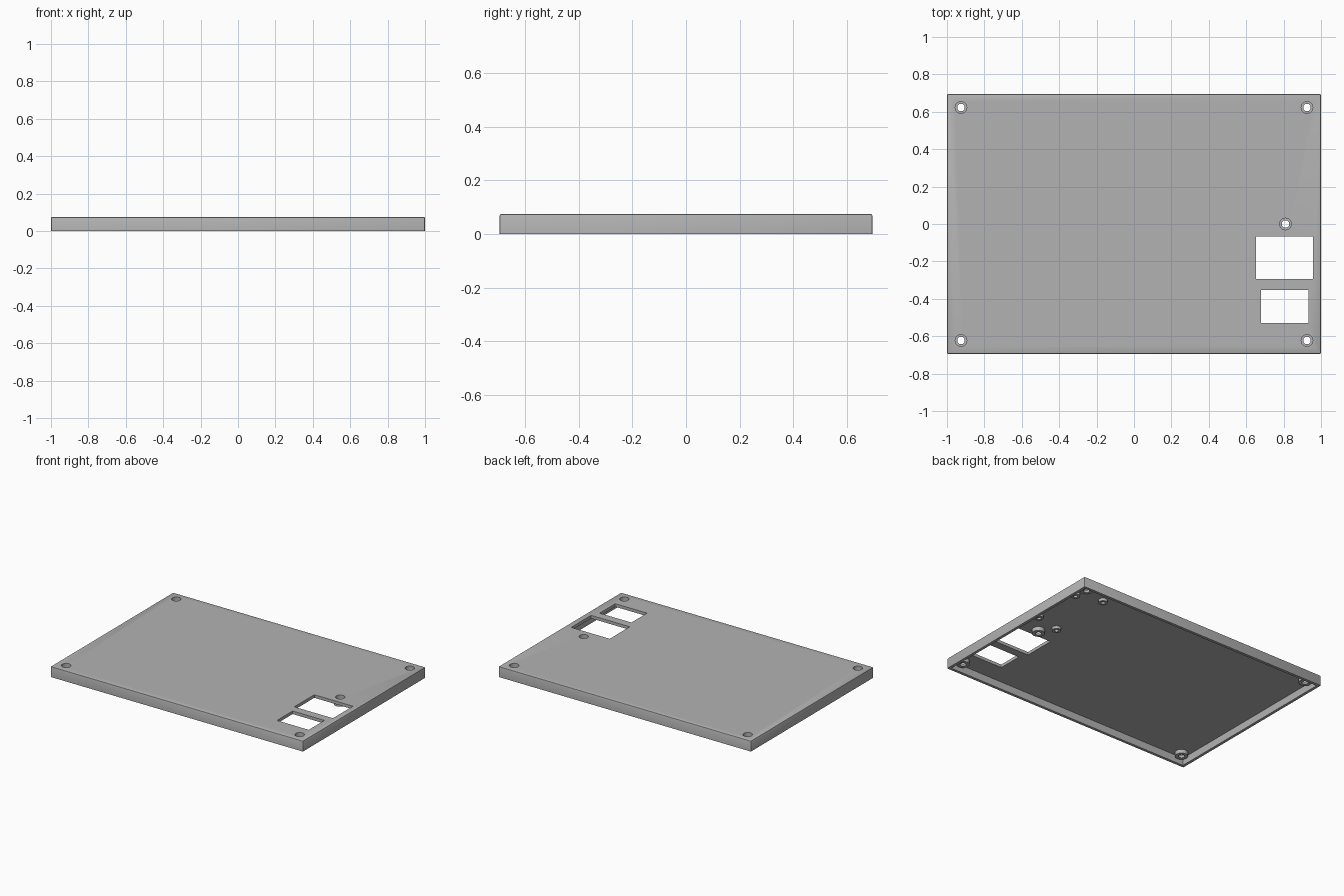
import bpy, bmesh, math
from mathutils import Matrix

if "Cube" in bpy.data.objects:
    bpy.data.objects.remove(bpy.data.objects["Cube"])

HALF_X, HALF_Y, TOP = 1.0, 0.694, 0.075
WALL = 0.02          # rim thickness
UNDER = 0.053        # underside of the panel
SEGMENTS = 32

grey = bpy.data.materials.new("plain_grey")
grey.use_nodes = True
grey.diffuse_color = (0.45, 0.45, 0.45, 1)
grey.node_tree.nodes["Principled BSDF"].inputs["Base Color"].default_value = (0.45, 0.45, 0.45, 1)


def add_object(name, bm):
    bmesh.ops.recalc_face_normals(bm, faces=bm.faces)
    mesh = bpy.data.meshes.new(name)
    bm.to_mesh(mesh)
    bm.free()
    mesh.materials.append(grey)
    obj = bpy.data.objects.new(name, mesh)
    bpy.context.collection.objects.link(obj)
    return obj


def box(name, x0, x1, y0, y1, z0, z1, bevel=0):
    bm = bmesh.new()
    place = Matrix.Translation(((x0 + x1) / 2, (y0 + y1) / 2, (z0 + z1) / 2))
    size = Matrix.Diagonal((x1 - x0, y1 - y0, z1 - z0, 1))
    bmesh.ops.create_cube(bm, size=1, matrix=place @ size)
    if bevel:
        edges = [e for e in bm.edges if max(v.co.z for v in e.verts) > z1 - 0.001]
        bmesh.ops.bevel(bm, geom=edges, offset=bevel, segments=2, profile=0.5, affect="EDGES")
    return add_object(name, bm)


def lathe(name, x, y, profile):
    """Spin a closed (radius, height) outline about a vertical axis."""
    bm = bmesh.new()
    verts = [bm.verts.new((r, 0, z)) for r, z in profile]
    edges = [bm.edges.new((a, b)) for a, b in zip(verts, verts[1:] + verts[:1])]
    bmesh.ops.spin(bm, geom=verts + edges, cent=(0, 0, 0), axis=(0, 0, 1),
                   angle=math.tau, steps=SEGMENTS)
    bmesh.ops.remove_doubles(bm, verts=bm.verts, dist=0.0001)
    bmesh.ops.translate(bm, verts=bm.verts, vec=(x, y, 0))
    return add_object(name, bm)


def cut(target, cutter):
    mod = target.modifiers.new("cut", "BOOLEAN")
    mod.operation, mod.solver, mod.object = "DIFFERENCE", "EXACT", cutter
    bpy.context.view_layer.objects.active = target
    bpy.ops.object.modifier_apply(modifier=mod.name)
    bpy.data.objects.remove(cutter)


def smooth(obj):
    bpy.ops.object.select_all(action="DESELECT")
    obj.select_set(True)
    bpy.context.view_layer.objects.active = obj
    bpy.ops.object.shade_smooth_by_angle(angle=math.radians(30))


# Shallow tray, open underneath
panel = box("cover_panel", -HALF_X, HALF_X, -HALF_Y, HALF_Y, 0, TOP, bevel=0.006)
cut(panel, box("cavity", WALL - HALF_X, HALF_X - WALL, WALL - HALF_Y, HALF_Y - WALL, -0.1, UNDER))

# Two rectangular windows
cut(panel, box("large_window", 0.652, 0.958, -0.294, -0.068, 0.01, 0.2))
cut(panel, box("small_window", 0.68, 0.932, -0.53, -0.353, 0.01, 0.2))

# Counterbored screw bosses: four corners and one beside the windows
bosses = [(sx * 0.925, sy * 0.623) for sx in (-1, 1) for sy in (-1, 1)] + [(0.81, 0)]
for i, (x, y) in enumerate(bosses):
    cut(panel, lathe("bore", x, y, [(0, 0.03), (0.031, 0.03), (0.031, 0.1), (0, 0.1)]))
    smooth(lathe(f"screw_boss_{i + 1}", x, y,
                 [(0.031, 0.055), (0.042, 0.055), (0.042, 0.025),
                  (0.02, 0.025), (0.02, 0.042), (0.031, 0.042)]))

# Small blind standoffs under the panel
standoffs = [(x, 0.328 + s * dy) for x, dy in ((0.925, 0.185), (0.735, 0.235)) for s in (-1, 1)]
for i, (x, y) in enumerate(standoffs):
    smooth(lathe(f"standoff_{i + 1}", x, y,
                 [(0, 0.055), (0.03, 0.055), (0.03, 0.033),
                  (0.014, 0.033), (0.014, 0.05), (0, 0.05)]))

smooth(panel)
